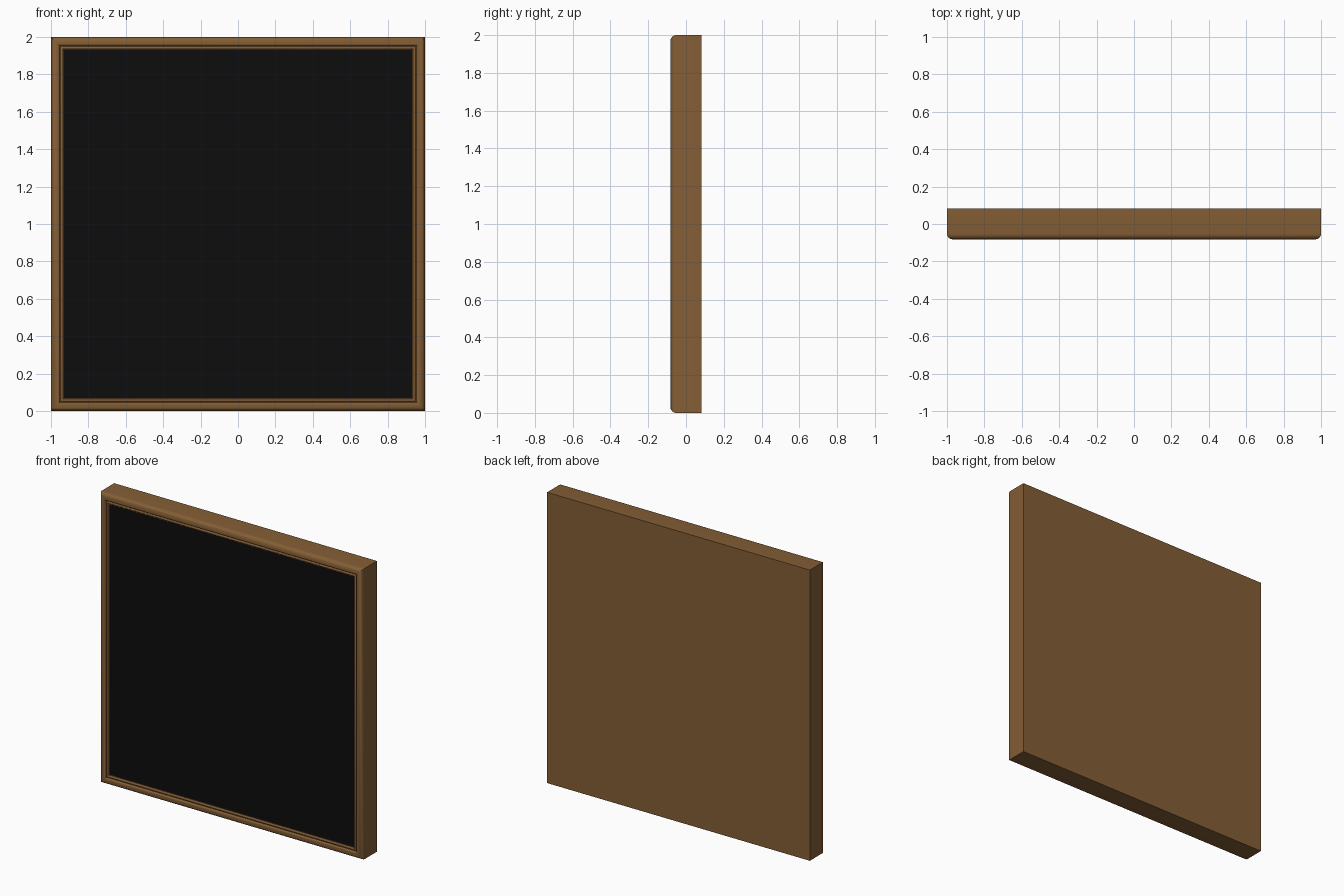
import bpy, bmesh, math

if "Cube" in bpy.data.objects:
    bpy.data.objects.remove(bpy.data.objects["Cube"])

D = 0.082  # half depth of the frame


def material(name, rgb):
    m = bpy.data.materials.new(name)
    m.diffuse_color = (*rgb, 1)
    m.use_nodes = True
    m.node_tree.nodes["Principled BSDF"].inputs["Base Color"].default_value = m.diffuse_color
    return m


def make_object(name, bm, mat):
    bmesh.ops.recalc_face_normals(bm, faces=bm.faces)
    me = bpy.data.meshes.new(name)
    bm.to_mesh(me)
    bm.free()
    me.materials.append(mat)
    ob = bpy.data.objects.new(name, me)
    bpy.context.collection.objects.link(ob)
    return ob


def square(bm, inset, y):
    s = 1 - inset
    return [bm.verts.new((x * s, y, 1 + z * s))
            for x, z in ((-1, -1), (1, -1), (1, 1), (-1, 1))]


def arc(cx, cy, r, a0, a1, n=6):
    return [(cx + r * math.cos(math.radians(a0 + (a1 - a0) * i / n)),
             cy + r * math.sin(math.radians(a0 + (a1 - a0) * i / n)))
            for i in range(n + 1)]


wood = material("brown wood", (0.23, 0.112, 0.036))
black = material("black board", (0.004, 0.004, 0.004))

# Frame moulding: (inset, y) profile with rounded outer edge and small inner bead
profile = [(0, D)]
profile += arc(0.03, -D + 0.03, 0.03, 180, 270)
profile += arc(0.036, -D + 0.01, 0.01, 270, 360, 4)
profile += [(0.046, -D + 0.016), (0.050, -D + 0.016)]
profile += arc(0.058, -D + 0.014, 0.008, 180, 360, 6)
profile += [(0.066, -D + 0.016), (0.070, -D + 0.016), (0.070, -D + 0.022)]

bm = bmesh.new()
rings = [square(bm, i, y) for i, y in profile]
for a, b in zip(rings, rings[1:]):
    for k in range(4):
        j = (k + 1) % 4
        bm.faces.new((a[k], a[j], b[j], b[k]))
bm.faces.new(rings[0])   # flat back
bm.faces.new(rings[-1])  # closed behind the board
frame = make_object("frame", bm, wood)

# Black board set into the frame
bm = bmesh.new()
front = square(bm, 0.0695, -D + 0.016)
back = square(bm, 0.0695, -D + 0.0225)
bm.faces.new(front)
bm.faces.new(back)
for k in range(4):
    j = (k + 1) % 4
    bm.faces.new((front[k], front[j], back[j], back[k]))
make_object("board_panel", bm, black)

# Smooth mouldings with sharp edges kept
bpy.context.view_layer.objects.active = frame
frame.select_set(True)
bpy.ops.object.shade_smooth_by_angle(angle=math.radians(35))
